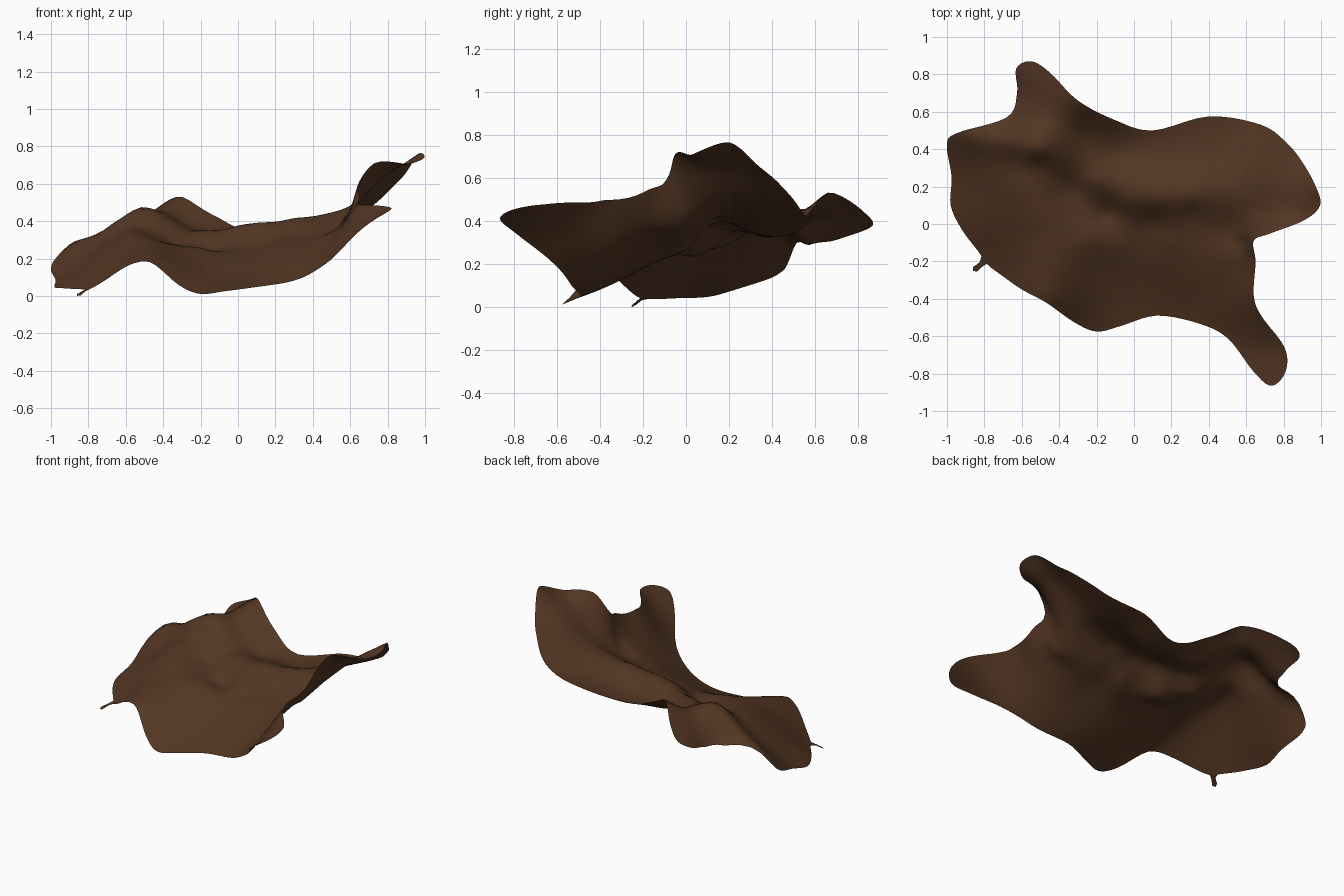
import bpy, bmesh, math
from mathutils import Vector

if "Cube" in bpy.data.objects:
    bpy.data.objects.remove(bpy.data.objects["Cube"])

# Edge of the draped hide, counter-clockwise from the left corner
edge = [(-1.0, .42, .15), (-.975, .25, .09), (-.98, .1, .05), (-.92, -.03, .045), (-.83, -.15, .04),
        (-.785, -.215, .045), (-.7, -.28, .095),
        (-.6, -.35, .16), (-.47, -.42, .185), (-.32, -.525, .065), (-.2, -.575, .015), (-.07, -.545, .03),
        (.12, -.49, .055), (.34, -.53, .1), (.5, -.61, .2), (.64, -.79, .345), (.735, -.865, .415),
        (.81, -.79, .46), (.805, -.66, .48), (.68, -.49, .49), (.64, -.38, .5), (.65, -.2, .535),
        (.64, -.09, .6), (.73, -.05, .715), (.91, .02, .71), (.995, .1, .743), (.97, .205, .768),
        (.9, .33, .665), (.82, .43, .58), (.68, .53, .46), (.4, .575, .4), (.1, .5, .345),
        (-.1, .555, .42), (-.3, .66, .535), (-.45, .81, .46), (-.55, .87, .395), (-.63, .83, .36),
        (-.625, .7, .315), (-.68, .57, .29), (-.95, .485, .235)]

# Crest of the long fold, with the foot of its steep front side
crest = [(-.88, .468, .29), (-.78, .46, .325), (-.66, .44, .4), (-.52, .405, .475), (-.38, .35, .405),
         (-.2, .22, .35), (-.02, .13, .362), (.12, .12, .385), (.3, .14, .415), (.5, .15, .445),
         (.62, .1, .48)]
trough = [(-.8, .36, .26), (-.66, .35, .345), (-.5, .31, .38), (-.32, .19, .285), (-.14, .06, .24),
          (.1, .02, .285), (.3, .05, .345), (.5, .05, .395), (.58, 0, .425)]
# Low and high spots of the cloth
spots = [(-.8, .15, .18), (-.68, .08, .25), (-.58, .2, .345), (-.5, .06, .315), (-.43, -.08, .275),
         (-.3, .02, .272), (-.2, -.05, .262), (-.5, -.22, .24), (-.2, -.25, .17), (-.07, -.09, .235),
         (0, -.3, .13), (.2, -.1, .265), (.3, -.3, .195), (.6, -.1, .455), (.59, -.25, .425),
         (.5, -.15, .35), (.5, -.35, .295), (.69, .04, .57), (.78, .2, .635), (.5, .36, .42),
         (.2, .32, .345), (-.1, .38, .325), (-.27, .48, .39), (-.4, .56, .46), (-.5, .68, .42)]


def kernel(dx, dy):
    r2 = dx * dx + dy * dy
    return 0.5 * r2 * math.log(r2) if r2 > 1e-12 else 0.0


def solve(m, b):
    """Gaussian elimination with pivoting"""
    n = len(b)
    rows = [m[i] + [b[i]] for i in range(n)]
    for c in range(n):
        p = max(range(c, n), key=lambda i: abs(rows[i][c]))
        rows[c], rows[p] = rows[p], rows[c]
        for i in range(c + 1, n):
            f = rows[i][c] / rows[c][c]
            if f:
                for k in range(c, n + 1):
                    rows[i][k] -= f * rows[c][k]
    x = [0.0] * n
    for i in reversed(range(n)):
        x[i] = (rows[i][n] - sum(rows[i][k] * x[k] for k in range(i + 1, n))) / rows[i][i]
    return x


def thin_plate(pts, stiffness):
    """Smooth height function through the given points"""
    n = len(pts)
    m = [[kernel(p[0] - q[0], p[1] - q[1]) for q in pts] + [1, p[0], p[1]] for p in pts]
    for i in range(n):
        m[i][i] += stiffness
    m += [[1.0] * n + [0, 0, 0], [p[0] for p in pts] + [0, 0, 0], [p[1] for p in pts] + [0, 0, 0]]
    w = solve(m, [p[2] for p in pts] + [0, 0, 0])

    def height(x, y):
        return (w[n] + w[n + 1] * x + w[n + 2] * y
                + sum(w[i] * kernel(x - p[0], y - p[1]) for i, p in enumerate(pts)))
    return height


def closed_spline(pts, steps):
    out, n = [], len(pts)
    for i in range(n):
        a, b, c, d = (Vector(pts[(i + k) % n][:2]) for k in (-1, 0, 1, 2))
        for s in range(steps):
            t = s / steps
            out.append(0.5 * (2 * b + (c - a) * t + (2 * a - 5 * b + 4 * c - d) * t * t
                              + (3 * b - a - 3 * c + d) * t ** 3))
    return out


height = thin_plate(edge + crest + trough + spots, 0.0002)
outline = closed_spline(edge, 5)
centre = Vector((0.1, 0.1))
RINGS = 32

# Hide: rings of the outline shrinking to the middle, lifted by the height function
bm = bmesh.new()


def add_vert(p):
    return bm.verts.new((p.x, p.y, height(p.x, p.y)))


middle = add_vert(centre)
rings = [[add_vert(centre.lerp(p, r / RINGS)) for p in outline] for r in range(1, RINGS + 1)]
count = len(outline)
for i in range(count):
    j = (i + 1) % count
    bm.faces.new((middle, rings[0][i], rings[0][j]))
    for inner, outer in zip(rings, rings[1:]):
        bm.faces.new((inner[i], outer[i], outer[j], inner[j]))

# Small curled toe hanging off the front left edge
toe = [(-.815, -.17, .042), (-.825, -.205, .035), (-.86, -.23, .015), (-.862, -.25, .004),
       (-.84, -.255, .008), (-.815, -.23, .03), (-.785, -.212, .045)]
bm.faces.new([bm.verts.new(p) for p in toe])

# Rest the lowest point on the ground
low = min(v.co.z for v in bm.verts)
for v in bm.verts:
    v.co.z -= low

mesh = bpy.data.meshes.new("draped_hide")
bm.to_mesh(mesh)
bm.free()
mesh.polygons.foreach_set("use_smooth", [True] * len(mesh.polygons))

brown = bpy.data.materials.new("dark_leather_brown")
brown.diffuse_color = (0.087, 0.037, 0.0165, 1)
brown.use_nodes = True
brown.node_tree.nodes["Principled BSDF"].inputs["Base Color"].default_value = brown.diffuse_color
mesh.materials.append(brown)
bpy.context.collection.objects.link(bpy.data.objects.new("draped_hide", mesh))
